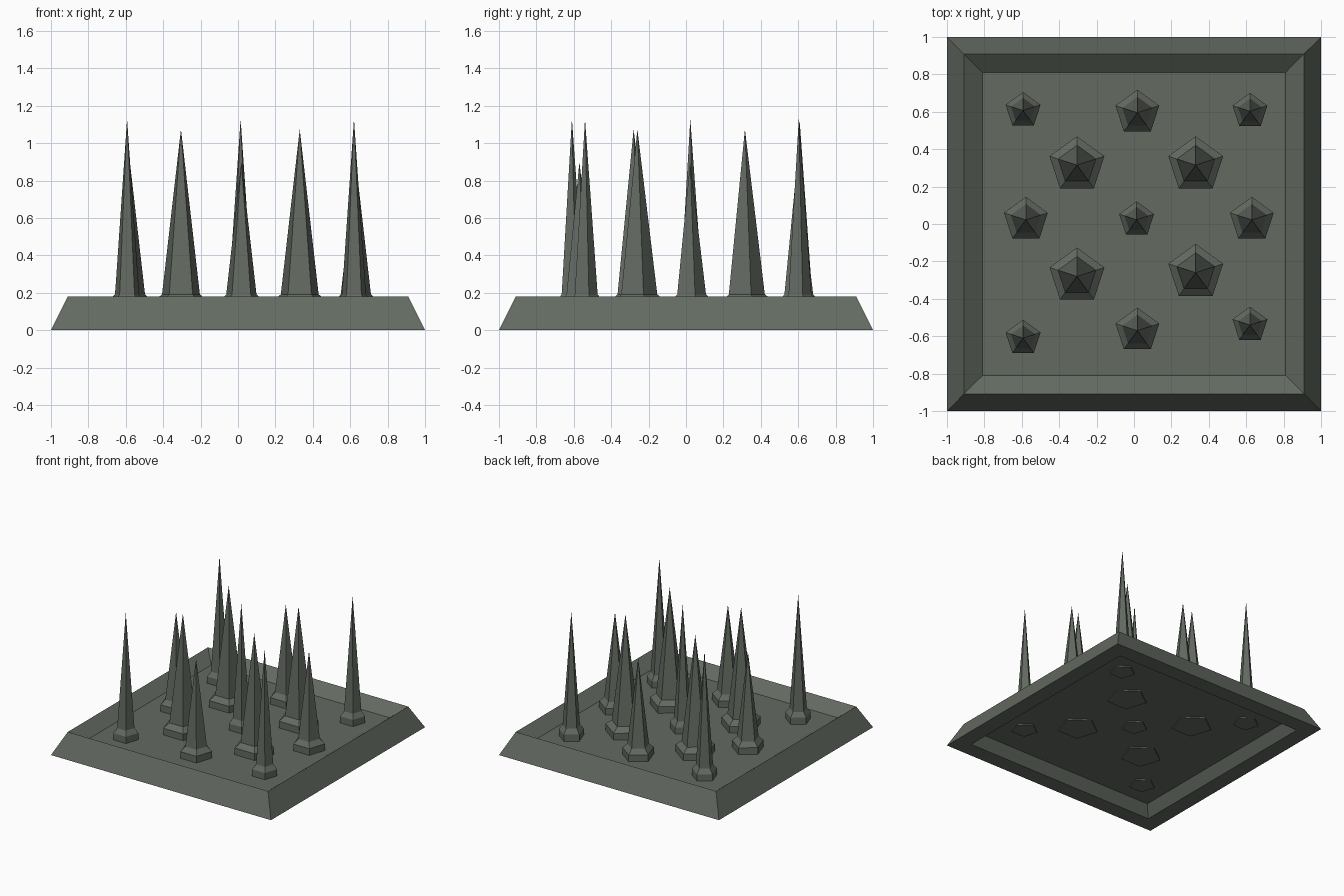
import bpy, bmesh, math

if "Cube" in bpy.data.objects:
    bpy.data.objects.remove(bpy.data.objects["Cube"])

mat = bpy.data.materials.new("dark_grey_green")
mat.diffuse_color = (0.125, 0.145, 0.12, 1)
mat.use_nodes = True
mat.node_tree.nodes["Principled BSDF"].inputs["Base Color"].default_value = mat.diffuse_color


def loft(name, rings, sides, turn, centre=(0, 0)):
    """Stack regular polygons (radius, z), cap both ends; radius 0 makes a point."""
    bm = bmesh.new()
    loops = []
    for r, z in rings:
        if r == 0:
            loops.append([bm.verts.new((*centre, z))] * sides)
            continue
        loops.append([bm.verts.new((centre[0] + r * math.cos(turn + math.tau * i / sides),
                                    centre[1] + r * math.sin(turn + math.tau * i / sides), z))
                      for i in range(sides)])
    for a, b in zip(loops, loops[1:]):
        for i in range(sides):
            j = (i + 1) % sides
            quad = list(dict.fromkeys((a[i], a[j], b[j], b[i])))
            bm.faces.new(quad)
    for lp in (loops[0], loops[-1]):
        if len(set(lp)) == sides:
            bm.faces.new(lp)
    bmesh.ops.recalc_face_normals(bm, faces=bm.faces)
    me = bpy.data.meshes.new(name)
    bm.to_mesh(me)
    bm.free()
    me.materials.append(mat)
    ob = bpy.data.objects.new(name, me)
    bpy.context.collection.objects.link(ob)


# Tray: underside panel, bottom ring, bevelled rim, recessed floor
tray = [(0.81, 0.08), (0.87, 0.0), (1.0, 0.0), (0.91, 0.18), (0.81, 0.10)]
loft("tray", [(h * math.sqrt(2), z) for h, z in tray], 4, math.pi / 4)


# Spikes: five-sided collar, chamfer and long point
def spike(name, x, y, r, tip, bottom):
    rings = [(r, bottom), (r, 0.155), (r * 0.69, 0.192), (0, tip)]
    loft(name, rings, 5, math.pi / 2, (x, y))


groups = {
    "thin_spike": (0.098, 1.13, 0.07,
                   [(-0.593, 0.607), (0.62, 0.603), (-0.593, -0.61), (0.62, -0.54), (0.014, 0.023)]),
    "thick_spike": (0.154, 1.075, 0.07,
                    [(-0.305, 0.315), (0.33, 0.315), (-0.305, -0.28), (0.33, -0.26)]),
    "short_spike": (0.123, 0.90, 0.09,
                    [(0.018, 0.595), (-0.578, 0.022), (0.63, 0.022), (0.018, -0.57)]),
}
for name, (r, tip, bottom, spots) in groups.items():
    for i, (x, y) in enumerate(spots, 1):
        spike(f"{name}_{i}", x, y, r, tip, bottom)
